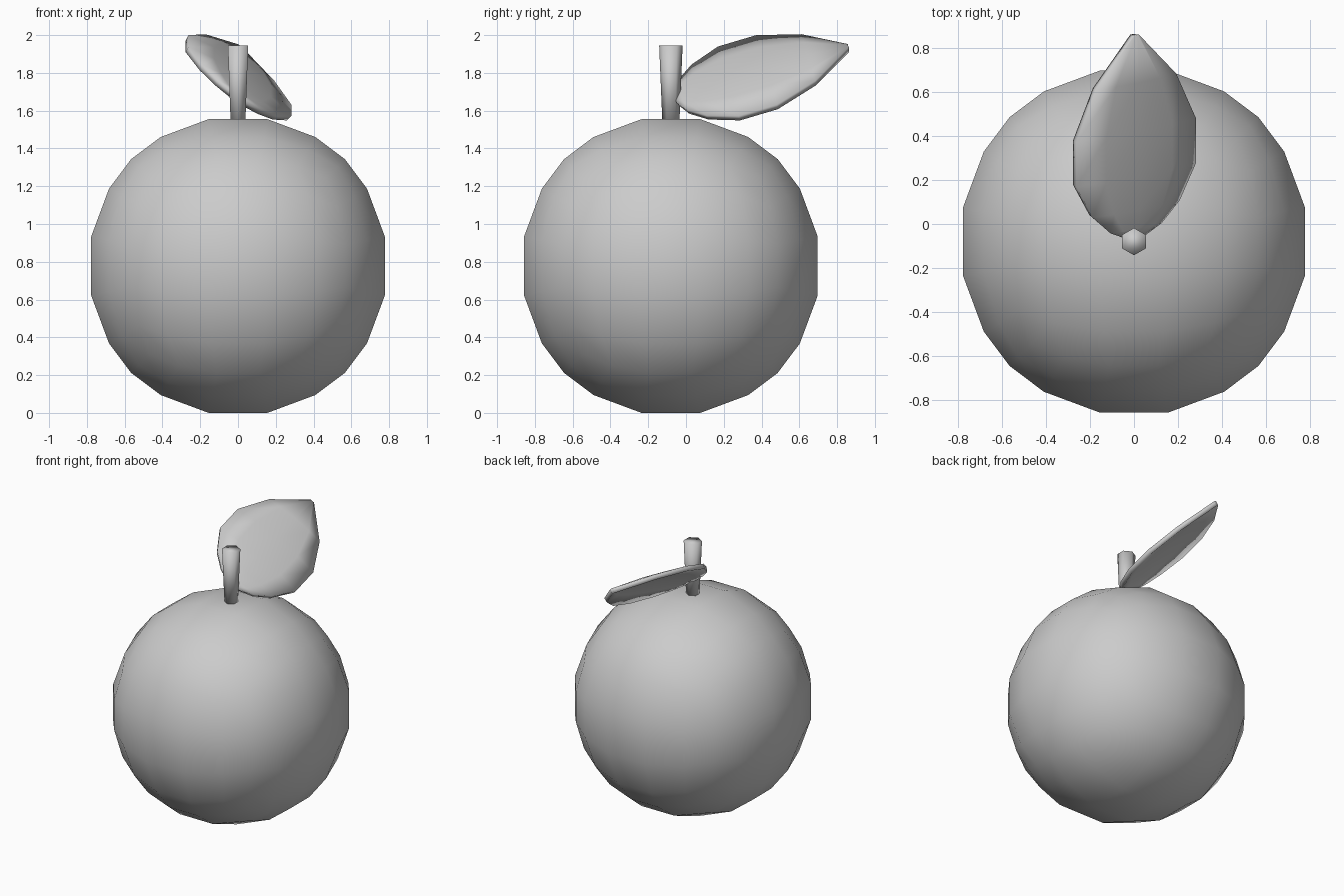
import bpy, bmesh, math
from mathutils import Vector, Matrix

cube = bpy.data.objects.get("Cube")
if cube:
    bpy.data.objects.remove(cube, do_unlink=True)

# One plain grey for every part
grey = bpy.data.materials.new("light_grey")
grey.use_nodes = True
grey.diffuse_color = (0.6, 0.6, 0.6, 1)
grey.node_tree.nodes["Principled BSDF"].inputs["Base Color"].default_value = (0.6, 0.6, 0.6, 1)


def add_part(name, bm):
    bmesh.ops.recalc_face_normals(bm, faces=bm.faces[:])
    mesh = bpy.data.meshes.new(name)
    bm.to_mesh(mesh)
    bm.free()
    mesh.materials.append(grey)
    mesh.shade_smooth()
    obj = bpy.data.objects.new(name, mesh)
    bpy.context.collection.objects.link(obj)
    return obj


CENTRE_Y = -0.08

# Fruit: a cube cut into five by five cells per side, rounded to a ball
RADIUS = 0.808
bm = bmesh.new()
bmesh.ops.create_cube(bm, size=2)
bmesh.ops.subdivide_edges(bm, edges=bm.edges[:], cuts=4, use_grid_fill=True)
for v in bm.verts:
    v.co = v.co.normalized() * RADIUS + Vector((0, CENTRE_Y, 0.7775))
add_part("fruit_body", bm)

# Stem: six-sided, widening upwards
bm = bmesh.new()
bottom, top = 1.535, 1.945
bmesh.ops.create_cone(bm, cap_ends=True, segments=6, radius1=0.045, radius2=0.062,
                      depth=top - bottom,
                      matrix=Matrix.Translation((0, CENTRE_Y, (top + bottom) / 2)))
add_part("stem", bm)

# Leaf: half widths along the midrib, arched across and tilted sideways
OUTLINE = [(0, 0.05), (0.04, 0.14), (0.13, 0.24), (0.29, 0.33),
           (0.5, 0.33), (0.73, 0.22), (0.95, 0.012)]
ARCH = 0.035
base = Vector((0, -0.05, 1.66))
along = Vector((0, 0.91, 0.27)).normalized()
across = Vector((0.54, 0.09, -0.37))
across = (across - along * across.dot(along)).normalized()
normal = across.cross(along)

bm = bmesh.new()
rows = []
for dist, half in OUTLINE:
    row = []
    for step in (-1, -0.55, 0, 0.55, 1):
        lift = ARCH * (1 - step * step) * half / 0.33
        row.append(bm.verts.new(base + along * dist + across * half * step + normal * lift))
    rows.append(row)
for a, b in zip(rows, rows[1:]):
    for i in range(4):
        bm.faces.new((a[i], a[i + 1], b[i + 1], b[i]))
leaf = add_part("leaf", bm)
thick = leaf.modifiers.new("thickness", 'SOLIDIFY')
thick.thickness = 0.035
thick.offset = 0
